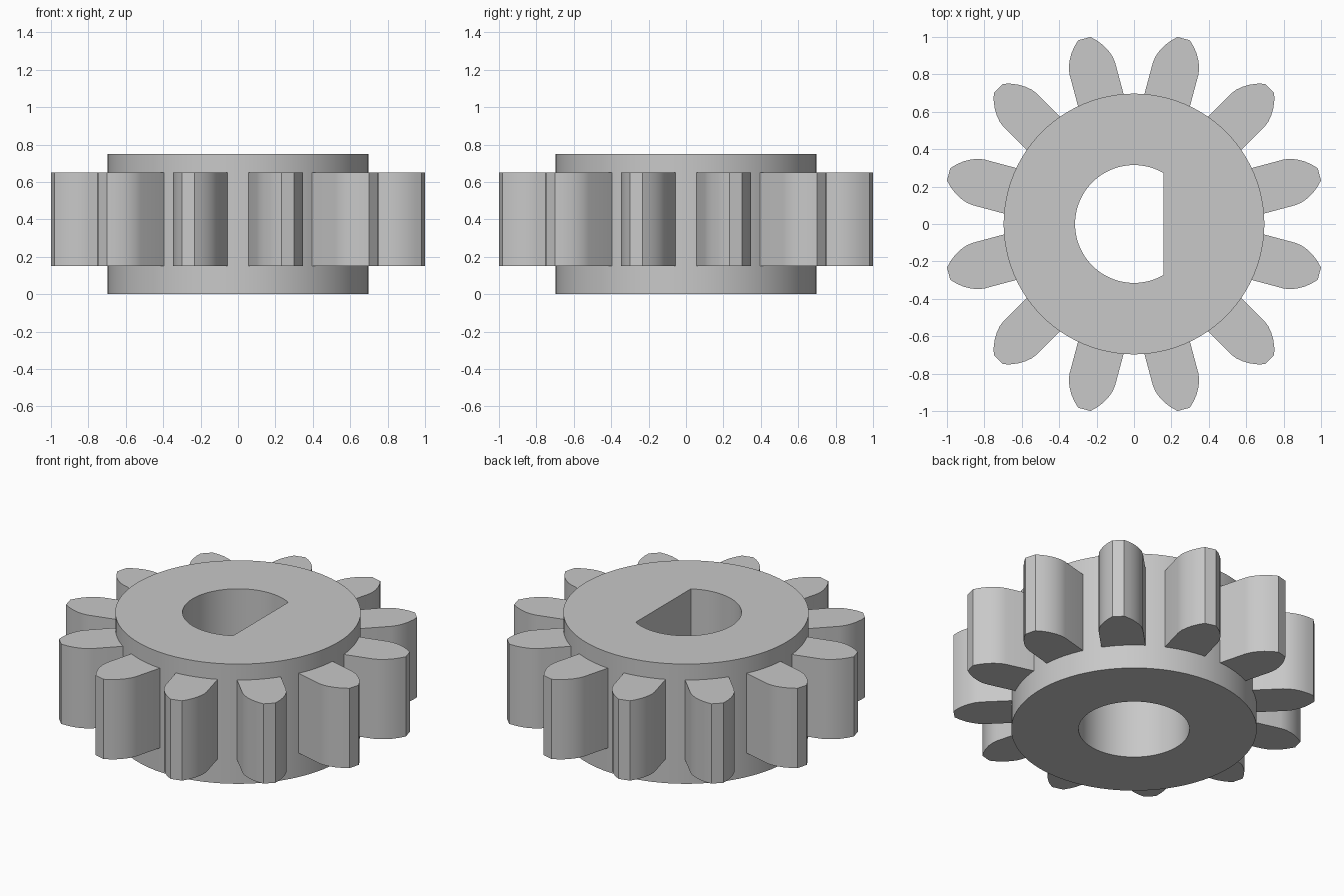
import bpy
import bmesh
import math

cube = bpy.data.objects.get("Cube")
if cube:
    bpy.data.objects.remove(cube, do_unlink=True)

HUB_RADIUS, HUB_TOP = 0.697, 0.75
BORE_RADIUS, LEDGE_Z = 0.315, 0.2
FLAT_X = BORE_RADIUS * 0.5
TOOTH_BOTTOM, TOOTH_TOP = 0.15, 0.65
TEETH, SEGMENTS = 12, 96

grey = bpy.data.materials.new("plain_grey")
grey.use_nodes = True
colour = (0.58, 0.58, 0.58, 1)
grey.diffuse_color = colour
grey.node_tree.nodes["Principled BSDF"].inputs["Base Color"].default_value = colour


def make_object(name, bm):
    bmesh.ops.recalc_face_normals(bm, faces=bm.faces)
    mesh = bpy.data.meshes.new(name)
    bm.to_mesh(mesh)
    bm.free()
    mesh.materials.append(grey)
    obj = bpy.data.objects.new(name, mesh)
    bpy.context.collection.objects.link(obj)
    bpy.ops.object.select_all(action="DESELECT")
    obj.select_set(True)
    bpy.context.view_layer.objects.active = obj
    bpy.ops.object.shade_smooth_by_angle(angle=math.radians(30))
    return obj


def ring(bm, radius, z, limit=9):
    """Circle of vertices, cut flat on its +x side at the limit."""
    angles = [math.tau * i / SEGMENTS for i in range(SEGMENTS)]
    return [bm.verts.new((min(radius * math.cos(a), limit), radius * math.sin(a), z))
            for a in angles]


# Hub: round bore below, D-shaped bore above
bm = bmesh.new()
loops = [
    ring(bm, HUB_RADIUS, 0),
    ring(bm, HUB_RADIUS, HUB_TOP),
    ring(bm, BORE_RADIUS, HUB_TOP, FLAT_X),
    ring(bm, BORE_RADIUS, LEDGE_Z, FLAT_X),
    ring(bm, BORE_RADIUS, LEDGE_Z),
    ring(bm, BORE_RADIUS, 0),
]
for a, b in zip(loops, loops[1:] + loops[:1]):
    for i in range(SEGMENTS):
        j = (i + 1) % SEGMENTS
        bm.faces.new((a[i], a[j], b[j], b[i]))
bmesh.ops.remove_doubles(bm, verts=bm.verts, dist=0.0001)
make_object("hub", bm)

# Teeth: half profile as (distance from axis, half width), mirrored and extruded
half = [(0.66, 0.126), (0.86, 0.126), (0.895, 0.121), (0.93, 0.108),
        (0.965, 0.089), (0.998, 0.063), (1.026, 0.034)]
profile = half + [(r, -w) for r, w in reversed(half)]
bm = bmesh.new()
face = bm.faces.new([bm.verts.new((r, w, TOOTH_BOTTOM)) for r, w in profile])
result = bmesh.ops.extrude_face_region(bm, geom=[face], use_keep_orig=True)
for v in result["geom"]:
    if isinstance(v, bmesh.types.BMVert):
        v.co.z = TOOTH_TOP
first = make_object("tooth_1", bm)
first.rotation_euler.z = math.pi / TEETH
for k in range(1, TEETH):
    tooth = bpy.data.objects.new(f"tooth_{k + 1}", first.data)
    tooth.rotation_euler.z = math.pi / TEETH + math.tau * k / TEETH
    bpy.context.collection.objects.link(tooth)
